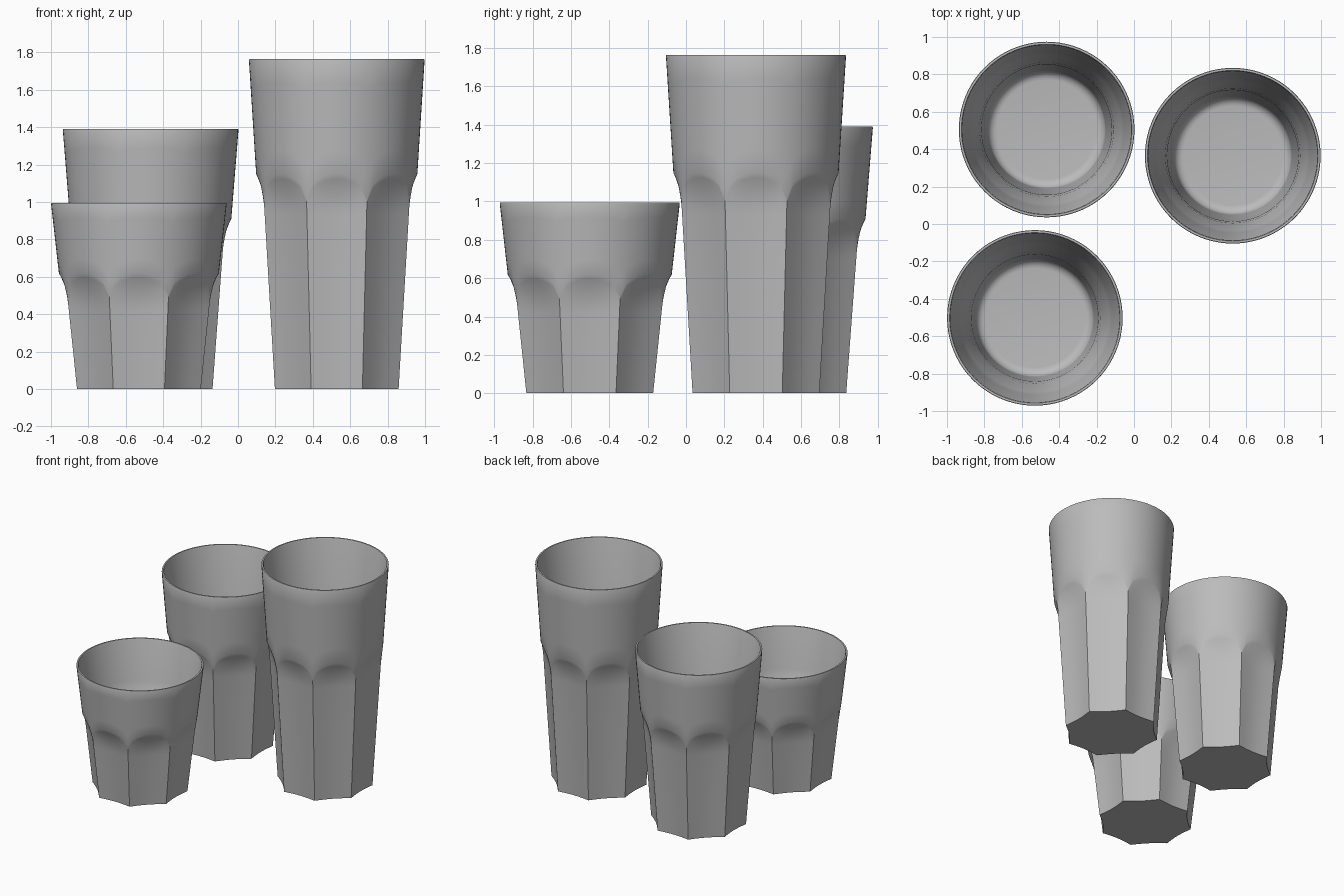
import bpy
import bmesh
from math import cos, sin, pi, sqrt, radians

cube = bpy.data.objects.get("Cube")
if cube:
    bpy.data.objects.remove(cube, do_unlink=True)

glass_grey = bpy.data.materials.new("glass_grey")
glass_grey.use_nodes = True
GREY = (0.5, 0.5, 0.5, 1)
glass_grey.diffuse_color = GREY
glass_grey.node_tree.nodes["Principled BSDF"].inputs["Base Color"].default_value = GREY

SIDES = 8            # flutes around each tumbler
PER_SIDE = 10        # columns per flute
COLS = SIDES * PER_SIDE
HALF = pi / SIDES
R_BASE, R_TOP = 0.358, 0.47
HOLLOW = 0.012       # how far each flute dips below a flat facet


def make_tumbler(name, x, y, height, arch_top, cusp):
    """Cone with eight arched flutes outside and a smooth hollow inside."""
    bm = bmesh.new()
    flute_end = cusp - 0.08

    def cone(z):
        return R_BASE + (R_TOP - R_BASE) * z / height

    def outer_column(i):
        # angle inside the flute, from -1 at one ridge to 1 at the next
        u = 2 * (i % PER_SIDE) / PER_SIDE - 1
        arch = cusp + (arch_top - cusp) * sqrt(max(0, 1 - u * u))
        points = []

        def fluted(z, fade):
            facet = cone(z) * cos(HALF) / cos(u * HALF) - HOLLOW * (1 - u * u)
            return cone(z) + (facet - cone(z)) * fade

        for k in range(4):
            z = flute_end * k / 3
            points.append((fluted(z, 1), z))
        for k in range(1, 9):
            t = k / 8
            z = flute_end + (arch - flute_end) * t
            points.append((fluted(z, 1 - t * t), z))
        for k in range(1, 6):
            z = arch + (height - 0.006 - arch) * k / 5
            points.append((cone(z), z))
        return points

    # inner wall: rim, shoulder, straight wall, rounded floor corner
    inner = [(R_TOP - 0.003, height), (R_TOP - 0.014, height),
             (R_TOP - 0.018, height - 0.01),
             (cone(arch_top + 0.05) - 0.022, arch_top + 0.05),
             (cone(arch_top) - 0.032, arch_top),
             (cone(cusp) - 0.062, cusp),
             (cone(flute_end) - 0.066, flute_end)]
    fillet, floor, wall = 0.05, 0.06, 0.315
    for k in range(7):
        a = k / 6 * pi / 2
        inner.append((wall - fillet * (1 - cos(a)), floor + fillet * (1 - sin(a))))

    columns = []
    for i in range(COLS):
        a = HALF + 2 * pi * i / COLS
        columns.append([bm.verts.new((r * cos(a), r * sin(a), z))
                        for r, z in outer_column(i) + inner])
    for i in range(COLS):
        here, there = columns[i], columns[(i + 1) % COLS]
        for k in range(len(here) - 1):
            bm.faces.new((here[k], there[k], there[k + 1], here[k + 1]))

    # underside and inner floor as fans
    for row, z in ((0, 0), (-1, floor)):
        centre = bm.verts.new((0, 0, z))
        for i in range(COLS):
            bm.faces.new((centre, columns[i][row], columns[(i + 1) % COLS][row]))
    bmesh.ops.recalc_face_normals(bm, faces=bm.faces)

    mesh = bpy.data.meshes.new(name)
    bm.to_mesh(mesh)
    bm.free()
    mesh.materials.append(glass_grey)
    obj = bpy.data.objects.new(name, mesh)
    obj.location = (x, y, 0)
    bpy.context.collection.objects.link(obj)
    bpy.ops.object.select_all(action="DESELECT")
    obj.select_set(True)
    bpy.context.view_layer.objects.active = obj
    bpy.ops.object.shade_smooth_by_angle(angle=radians(40))


make_tumbler("tall_tumbler", 0.528, 0.365, 1.765, 1.15, 1.01)
make_tumbler("medium_tumbler", -0.467, 0.505, 1.39, 0.91, 0.78)
make_tumbler("short_tumbler", -0.53, -0.502, 0.995, 0.62, 0.5)
